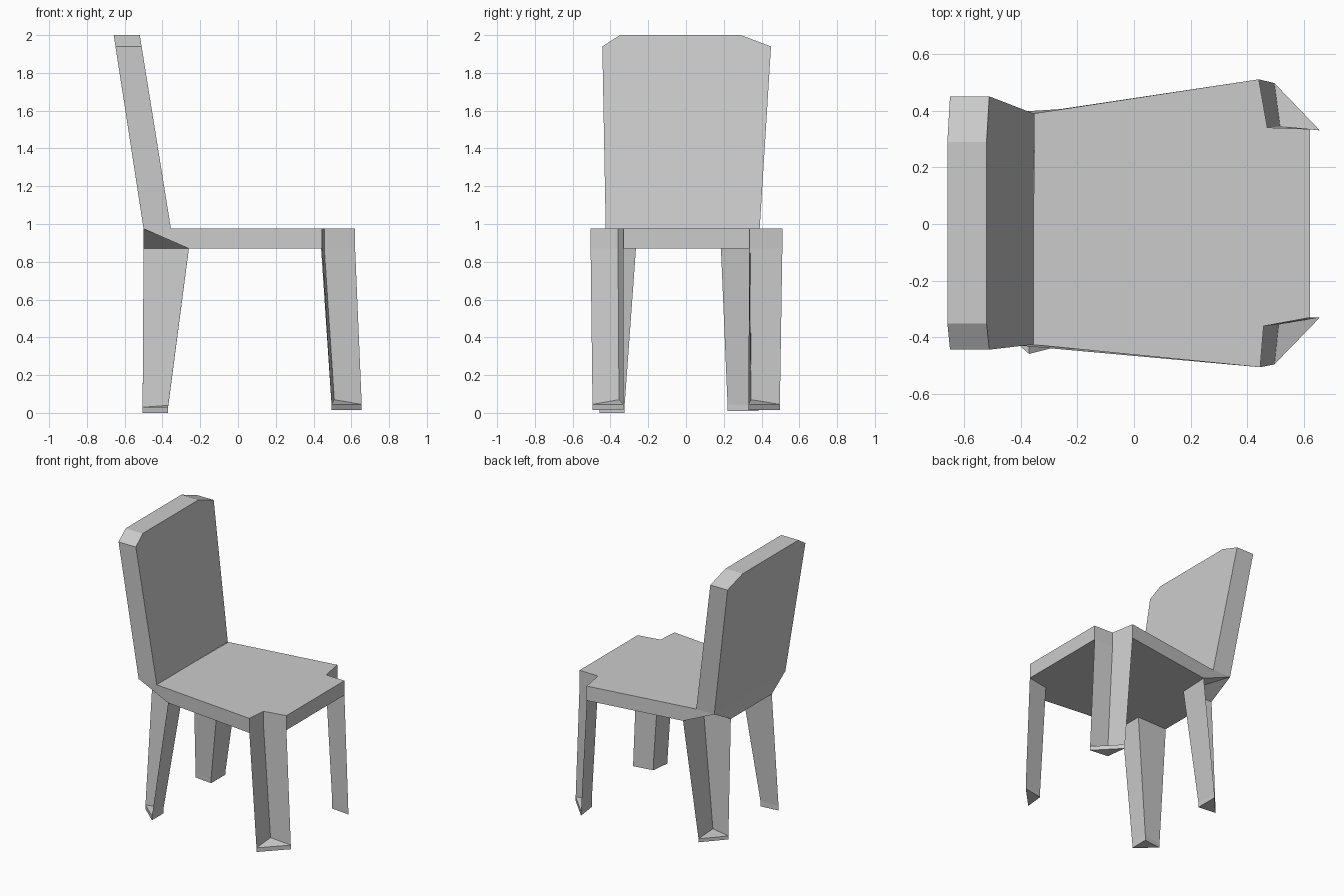
import bpy, bmesh

if "Cube" in bpy.data.objects:
    bpy.data.objects.remove(bpy.data.objects["Cube"])


def make(name, verts, faces):
    """Build one object from a few corner points, with consistent normals."""
    bm = bmesh.new()
    vs = [bm.verts.new(v) for v in verts]
    for f in faces:
        bm.faces.new([vs[i] for i in f])
    bmesh.ops.recalc_face_normals(bm, faces=bm.faces)
    me = bpy.data.meshes.new(name)
    bm.to_mesh(me)
    bm.free()
    ob = bpy.data.objects.new(name, me)
    bpy.context.collection.objects.link(ob)
    return ob


TOP, UNDER, HIGH = 0.975, 0.87, 2.0

# Shared corner layouts: outer end, inner corner, outer end of each folded leg
front_r = [(0.445, -0.505), (0.457, -0.36), (0.62, -0.33)]
front_l = [(0.62, 0.335), (0.47, 0.34), (0.44, 0.51)]
back_r = [(-0.5, -0.27), (-0.26, -0.265), (-0.26, -0.43)]
back_l = [(-0.26, 0.405), (-0.27, 0.185), (-0.5, 0.2)]

# Seat: notched slab whose rear corners rise to the backrest
front = front_r + front_l
low = back_r + front + back_l                       # 0..11 underside loop
verts = [(x, y, UNDER) for x, y in low]
verts += [(x, y, TOP) for x, y in front]            # 12..17 top of front loop
verts += [(-0.35, 0.39, TOP), (-0.5, 0.39, TOP),    # 18, 19 left rear
          (-0.5, -0.42, TOP), (-0.36, -0.425, TOP)]  # 20, 21 right rear
faces = [tuple(range(12)), (12, 13, 14, 15, 16, 17, 18, 21)]
faces += [(3 + i, 4 + i, 13 + i, 12 + i) for i in range(5)]
faces += [(2, 3, 12, 21, 20), (8, 9, 19, 18, 17),   # sides
          (9, 10, 19), (10, 11, 19), (0, 1, 20), (1, 2, 20),  # corner hollows
          (11, 0, 20, 19)]                          # rear
make("seat", verts, faces)

# Backrest: leaning slab with clipped top corners, open where it meets the seat
outline = [(-0.425, TOP), (-0.443, 1.94), (-0.35, HIGH),
           (0.29, HIGH), (0.45, 1.94), (0.39, TOP)]
verts = []
for x0, x1 in ((-0.355, -0.52), (-0.5, -0.658)):
    for y, z in outline:
        t = (z - TOP) / (HIGH - TOP)
        verts.append((x0 + (x1 - x0) * t, y, z))
n = len(outline)
faces = [tuple(range(n)), tuple(range(2 * n - 1, n - 1, -1))]
faces += [(i, i + 1, n + i + 1, n + i) for i in range(n - 1)]
make("backrest", verts, faces)


def leg(name, top, foot, ground, lip, inner_lip):
    """Folded two-sided leg, open outwards, with a small triangular foot."""
    v = [(x, y, UNDER) for x, y in top]
    v += [(x, y, z) for (x, y), z in zip(foot, (lip, inner_lip, lip))]
    v += [(x, y, ground) for x, y in foot]
    f = [(0, 1, 4, 3), (1, 2, 5, 4), (3, 4, 7, 6), (4, 5, 8, 7),
         (3, 4, 5), (6, 7, 8), (3, 5, 8, 6)]
    make(name, v, f)


# Legs
leg("front_leg_right", front_r,
    [(0.495, -0.495), (0.51, -0.355), (0.655, -0.33)], 0.015, 0.045, 0.07)
leg("front_leg_left", front_l,
    [(0.655, 0.33), (0.515, 0.345), (0.495, 0.497)], 0.015, 0.045, 0.07)
leg("back_leg_right", back_r,
    [(-0.505, -0.34), (-0.37, -0.325), (-0.37, -0.458)], 0.0, 0.03, 0.04)
leg("back_leg_left", back_l,
    [(-0.37, 0.385), (-0.37, 0.22), (-0.505, 0.235)], 0.01, 0.035, 0.045)
